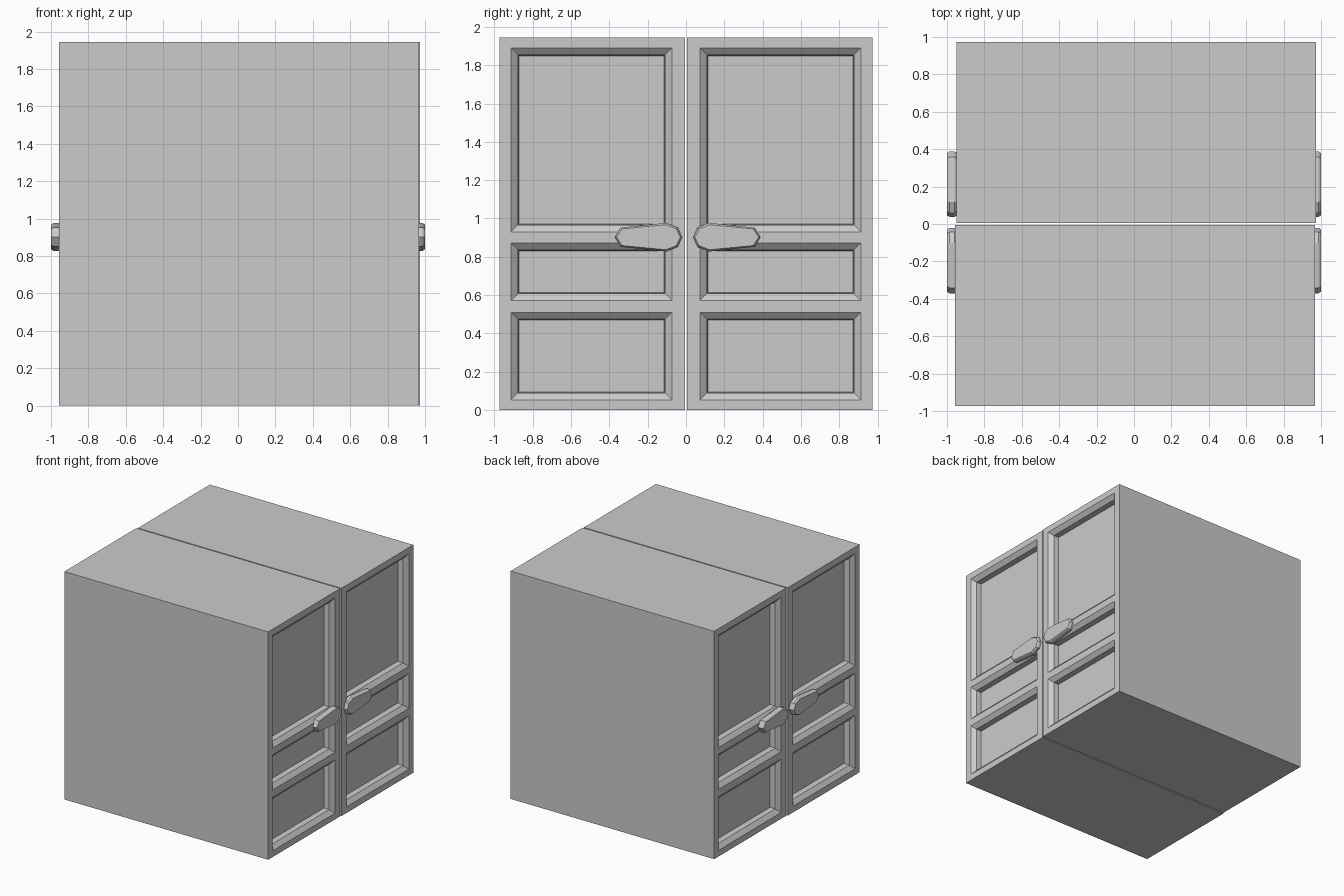
import bpy, bmesh
from mathutils import Vector

if "Cube" in bpy.data.objects:
    bpy.data.objects.remove(bpy.data.objects["Cube"])

HEIGHT = 1.944
INNER, OUTER = 0.073, 0.913                                # panel limits measured from the gap
ROWS = [(0.053, 0.51), (0.572, 0.872), (0.93, 1.89)]       # panel heights


def finish(bm, name):
    bmesh.ops.recalc_face_normals(bm, faces=bm.faces)
    me = bpy.data.meshes.new(name)
    bm.to_mesh(me)
    bm.free()
    ob = bpy.data.objects.new(name, me)
    bpy.context.collection.objects.link(ob)
    return ob


def door_leaf(name, side, x0, x1):
    """Solid block with three recessed panels on both x faces."""
    y0, y1 = sorted((side * 0.005, side * 0.974))
    bm = bmesh.new()
    bmesh.ops.create_cube(bm, size=1)
    for v in bm.verts:
        v.co = Vector((x0 + (v.co.x + .5) * (x1 - x0),
                       y0 + (v.co.y + .5) * (y1 - y0),
                       (v.co.z + .5) * HEIGHT))
    # cut the stiles and rails
    cuts = [((0, side * y, 0), (0, 1, 0)) for y in (INNER, OUTER)]
    cuts += [((0, 0, z), (0, 0, 1)) for row in ROWS for z in row]
    for co, no in cuts:
        bmesh.ops.bisect_plane(bm, geom=bm.verts[:] + bm.edges[:] + bm.faces[:],
                               plane_co=co, plane_no=no)
    bm.normal_update()
    panels = []
    for f in bm.faces:
        c = f.calc_center_median()
        if (abs(f.normal.x) > .9 and INNER < abs(c.y) < OUTER
                and any(a < c.z < b for a, b in ROWS)):
            panels.append(f)
    # sloped moulding, then a steep step down to the panel
    for width, depth in ((0.036, 0.03), (0.005, 0.045)):
        bmesh.ops.inset_individual(bm, faces=panels, thickness=width, depth=-depth,
                                   use_even_offset=True)
        bm.normal_update()
    return finish(bm, name)


def handle(name, side, y_base, x_in, x_out):
    """Tapered eight-sided lever with chamfered rims."""
    outline = [(0, 0), (.022, .05), (.08, .075), (.32, .05), (.35, 0),
               (.32, -.05), (.08, -.075), (.022, -.05)]
    centre = Vector((.17, 0))
    bm = bmesh.new()
    rings = []
    for t, scale in ((0, .9), (.25, 1), (.75, 1), (1, .9)):
        x = x_in + (x_out - x_in) * t
        ring = []
        for p in outline:
            d = Vector(p) - centre
            s = scale if abs(d.y) < .001 or scale == 1 else scale - .03
            ring.append(bm.verts.new((x, side * (y_base + centre.x + d.x * (.95 if scale < 1 else 1)),
                                      .902 + d.y * s)))
        rings.append(ring)
    n = len(outline)
    for a, b in zip(rings, rings[1:]):
        for i in range(n):
            bm.faces.new((a[i], a[(i + 1) % n], b[(i + 1) % n], b[i]))
    bm.faces.new(rings[0])
    bm.faces.new(rings[-1])
    return finish(bm, name)


# two leaves, each with a handle on both sides
for label, side, x0, x1, y_base in (("left", -1, -.957, .967, .021),
                                    ("right", 1, -.948, .973, .038)):
    door_leaf(label + "_door_leaf", side, x0, x1)
    handle(label + "_handle_outer", side, y_base, .945, 1.0)
    handle(label + "_handle_inner", side, y_base, -.945, -1.0)
